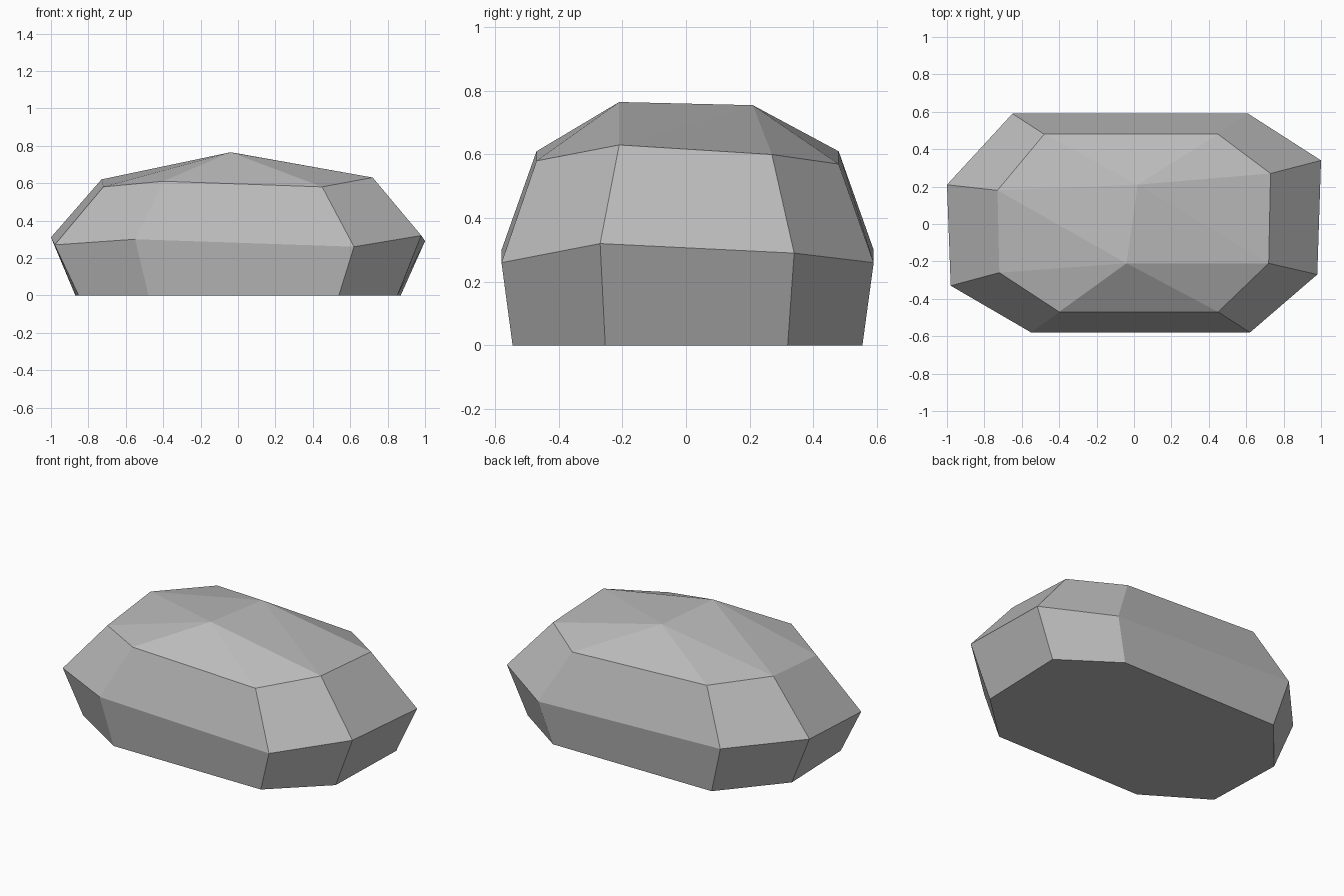
import bpy
import bmesh

# Remove the default cube if the scene has it
default_cube = bpy.data.objects.get("Cube")
if default_cube:
    bpy.data.objects.remove(default_cube, do_unlink=True)

# Plain stone colour
stone_grey = bpy.data.materials.new("stone_grey")
stone_grey.use_nodes = True
colour = (0.5, 0.5, 0.5, 1)
stone_grey.diffuse_color = colour
shader = next(n for n in stone_grey.node_tree.nodes if n.type == "BSDF_PRINCIPLED")
shader.inputs["Base Color"].default_value = colour

# Widest girdle and shoulder loops, counter-clockwise from the left side
girdle = [(1, .34, .29), (.61, .59, .26), (-.65, .59, .3), (-1, .21, .31),
          (-.98, -.33, .27), (-.55, -.58, .3), (.62, -.58, .26), (.98, -.27, .32)]
shoulder = [(.73, .27, .6), (.45, .48, .57), (-.48, .48, .61), (-.73, .18, .62),
            (-.72, -.26, .58), (-.4, -.47, .61), (.45, -.47, .58), (.72, -.21, .63)]
# The flat base is the girdle drawn inwards and dropped to the ground
base = [(x * .87, y * .94, 0) for x, y, z in girdle]

bm = bmesh.new()


def add_loop(points):
    return [bm.verts.new(point) for point in points]


def bridge(lower, upper):
    count = len(lower)
    for i in range(count):
        j = (i + 1) % count
        bm.faces.new((lower[i], lower[j], upper[j], upper[i]))


# Side walls and underside
base_loop, girdle_loop, top_loop = map(add_loop, (base, girdle, shoulder))
bridge(base_loop, girdle_loop)
bridge(girdle_loop, top_loop)
bm.faces.new(reversed(base_loop))

# Crown: a short ridge with facets fanning down to the shoulder
front_peak, back_peak = add_loop([(-.04, -.21, .765), (.02, .21, .755)])


def fan(peak, start, steps):
    for i in range(start, start + steps):
        bm.faces.new((peak, top_loop[i], top_loop[i + 1]))


fan(back_peak, 0, 3)
fan(front_peak, 3, 4)
bm.faces.new((front_peak, back_peak, top_loop[3]))
bm.faces.new((front_peak, top_loop[7], back_peak))
bm.faces.new((back_peak, top_loop[7], top_loop[0]))

bmesh.ops.recalc_face_normals(bm, faces=bm.faces[:])
mesh = bpy.data.meshes.new("boulder")
bm.to_mesh(mesh)
bm.free()
mesh.materials.append(stone_grey)

boulder = bpy.data.objects.new("boulder", mesh)
bpy.context.collection.objects.link(boulder)
